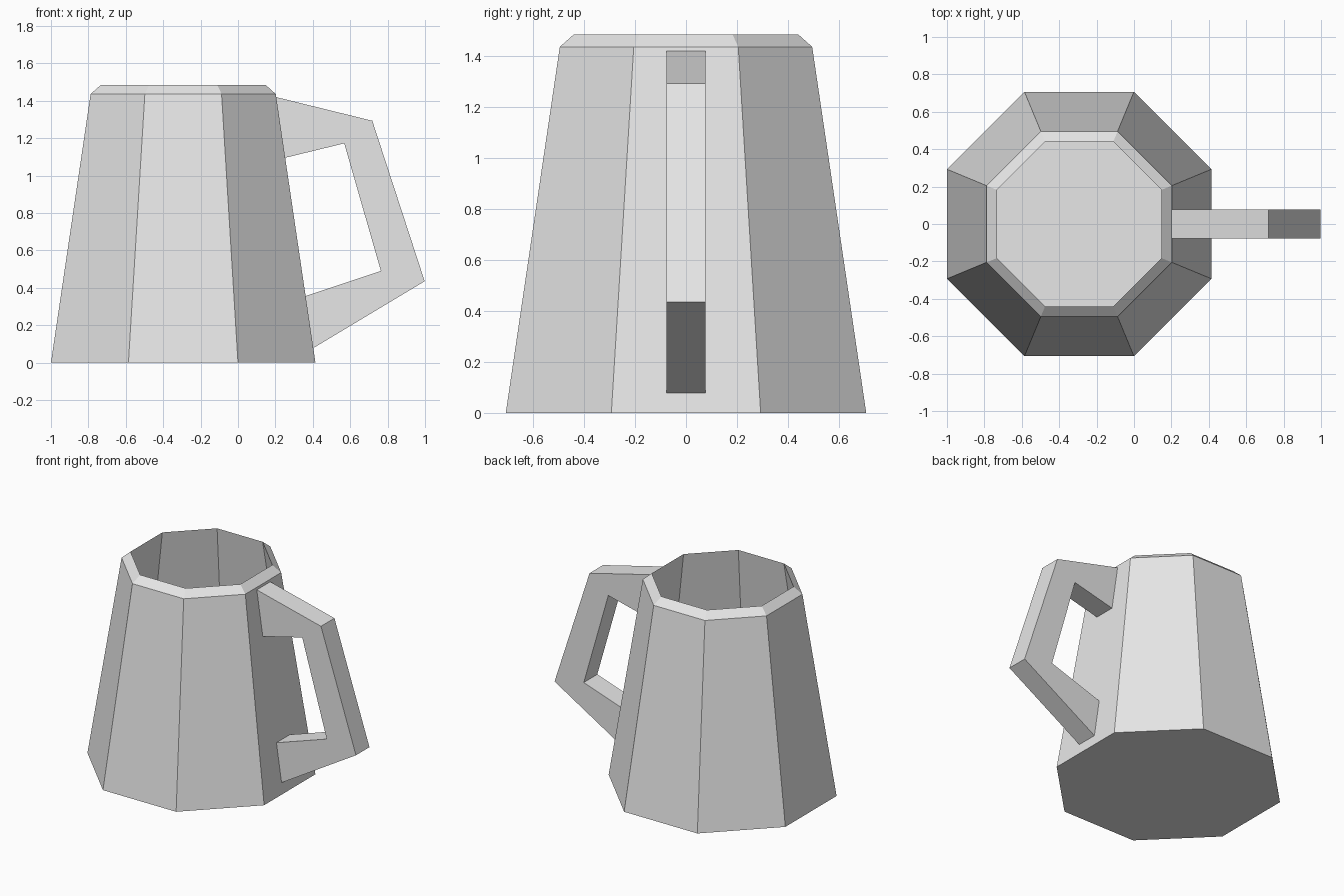
import bpy
import bmesh
from math import cos, sin, pi

cube = bpy.data.objects.get("Cube")
if cube:
    bpy.data.objects.remove(cube, do_unlink=True)

SIDES = 8
CENTRE_X = -0.293

# One plain grey for the whole mug
grey = bpy.data.materials.new("light_grey")
grey.use_nodes = True
grey.diffuse_color = (0.8, 0.8, 0.8, 1)
grey.node_tree.nodes["Principled BSDF"].inputs["Base Color"].default_value = (0.8, 0.8, 0.8, 1)


def finish(name, bm):
    bmesh.ops.recalc_face_normals(bm, faces=bm.faces)
    mesh = bpy.data.meshes.new(name)
    bm.to_mesh(mesh)
    bm.free()
    mesh.materials.append(grey)
    obj = bpy.data.objects.new(name, mesh)
    bpy.context.collection.objects.link(obj)
    return obj


def ring(bm, apothem, z):
    radius = apothem / cos(pi / SIDES)
    angles = [(i + 0.5) * 2 * pi / SIDES for i in range(SIDES)]
    return [bm.verts.new((CENTRE_X + radius * cos(a), radius * sin(a), z)) for a in angles]


def bridge(bm, a, b):
    n = len(a)
    for i in range(n):
        j = (i + 1) % n
        bm.faces.new((a[i], a[j], b[j], b[i]))


# Eight-sided tapered cup: outer wall, sloped rim, inner wall and floor
profile = [(0.707, 0), (0.495, 1.436), (0.44, 1.485), (0.645, 0.05)]
bm = bmesh.new()
rings = [ring(bm, apothem, z) for apothem, z in profile]
for lower, upper in zip(rings, rings[1:]):
    bridge(bm, lower, upper)
bm.faces.new(rings[0])
bm.faces.new(rings[-1])
finish("mug_body", bm)

# Angular handle: flat bands between an outer and an inner outline, ends sunk in the wall
outer = [(0.185, 1.424), (0.718, 1.293), (0.998, 0.435), (0.385, 0.067)]
inner = [(0.235, 1.091), (0.568, 1.172), (0.764, 0.49), (0.345, 0.35)]
HALF_WIDTH = 0.077
bm = bmesh.new()
sections = []
for (ox, oz), (ix, iz) in zip(outer, inner):
    corners = [(ox, -HALF_WIDTH, oz), (ox, HALF_WIDTH, oz),
               (ix, HALF_WIDTH, iz), (ix, -HALF_WIDTH, iz)]
    sections.append([bm.verts.new(c) for c in corners])
for a, b in zip(sections, sections[1:]):
    bridge(bm, a, b)
bm.faces.new(sections[0])
bm.faces.new(sections[-1])
finish("handle", bm)
